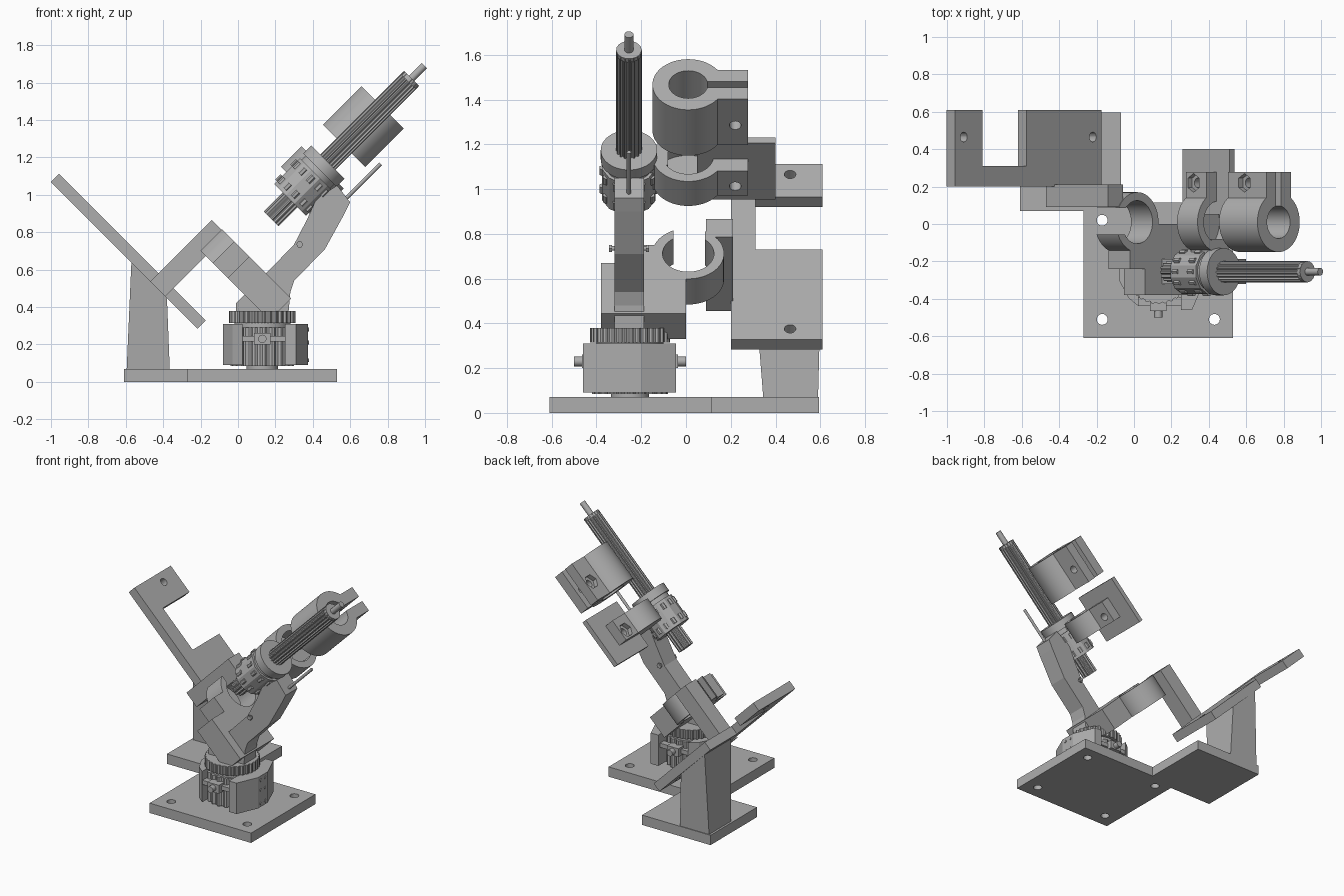
import bpy, bmesh, math
from mathutils import Matrix

if "Cube" in bpy.data.objects:
    bpy.data.objects.remove(bpy.data.objects["Cube"])

grey = bpy.data.materials.new("plain grey")
grey.use_nodes = True
grey.diffuse_color = (0.42, 0.42, 0.42, 1)
grey.node_tree.nodes["Principled BSDF"].inputs["Base Color"].default_value = grey.diffuse_color

# Tilted frame: local x runs down to the right, local z runs up to the right
TILT = Matrix.Rotation(math.radians(45), 4, 'Y')
FLAT = Matrix.Identity(4)
AXIS_V = -0.491      # shared tilted axis of barrel and clamps
CLAMP_Y = 0.01
BARREL_Y = -0.255
TX, TY = 0.13, -0.25  # turret centre


def finish(name, bm, frame):
    bmesh.ops.recalc_face_normals(bm, faces=bm.faces)
    me = bpy.data.meshes.new(name)
    bm.to_mesh(me)
    bm.free()
    me.transform(frame)
    me.materials.append(grey)
    ob = bpy.data.objects.new(name, me)
    bpy.context.collection.objects.link(ob)
    return ob


def prism(name, pts, lo, hi, frame=TILT, axis='Z'):
    """Extrude a 2D outline along one axis."""
    def place(a, b, h):
        return {'Z': (a, b, h), 'X': (h, a, b), 'Y': (a, h, b)}[axis]
    bm = bmesh.new()
    low = [bm.verts.new(place(a, b, lo)) for a, b in pts]
    top = [bm.verts.new(place(a, b, hi)) for a, b in pts]
    bm.faces.new(low)
    bm.faces.new(top)
    n = len(pts)
    for i in range(n):
        j = (i + 1) % n
        bm.faces.new((low[i], low[j], top[j], top[i]))
    return finish(name, bm, frame)


def box(name, x, y, z, frame=TILT):
    return prism(name, [(x[0], y[0]), (x[1], y[0]), (x[1], y[1]), (x[0], y[1])], *z, frame)


def circle(cx, cy, r, n=48, turn=0.0):
    return [(cx + r * math.cos(turn + math.tau * i / n),
             cy + r * math.sin(turn + math.tau * i / n)) for i in range(n)]


def cog(cx, cy, r, depth, teeth):
    pts = []
    for i in range(teeth * 4):
        a = math.tau * i / (teeth * 4)
        q = r if i % 4 < 2 else r - depth
        pts.append((cx + q * math.cos(a), cy + q * math.sin(a)))
    return pts


def activate(ob):
    bpy.ops.object.select_all(action='DESELECT')
    ob.select_set(True)
    bpy.context.view_layer.objects.active = ob


def combine(ob, others, op):
    for other in others:
        mod = ob.modifiers.new(op, 'BOOLEAN')
        mod.operation, mod.object, mod.solver = op, other, 'EXACT'
        activate(ob)
        bpy.ops.object.modifier_apply(modifier=mod.name)
        bpy.data.objects.remove(other)
    return ob


def smooth(ob):
    activate(ob)
    bpy.ops.object.shade_smooth_by_angle(angle=math.radians(25))
    return ob


# Base plates
base = box("base_plate", (-0.27, 0.53), (-0.61, 0.115), (0, 0.07), FLAT)
holes = [prism("hole", circle(x, y, 0.029, 24), -0.1, 0.2, FLAT)
         for x in (-0.17, 0.43) for y in (-0.51, 0.02)]
combine(base, holes, 'DIFFERENCE')
combine(base, [box("rear_base", (-0.61, -0.07), (0.07, 0.595), (0, 0.07), FLAT)], 'UNION')

# Tapered column, cut off along the underside of the tilted plate
bm = bmesh.new()
for x, y0, y1, z in ((-0.595, 0.345, 0.59, 0.07), (-0.365, 0.345, 0.59, 0.07),
                     (-0.57, 0.305, 0.605, 0.64), (-0.38, 0.315, 0.6, 0.45)):
    for y in (y0, y1):
        bm.verts.new((x, y, z))
bmesh.ops.convex_hull(bm, input=bm.verts)
bmesh.ops.dissolve_limit(bm, angle_limit=0.02, verts=bm.verts, edges=bm.edges)
finish("column", bm, FLAT)

# Tilted C-shaped plate with two mounting holes
MID = -0.909
ends = (MID - 0.555, MID - 0.346, MID - 0.014, MID + 0.555)
outline = [(ends[0], 0.2), (ends[3], 0.2), (ends[3], 0.61), (ends[2], 0.61),
           (ends[2], 0.31), (ends[1], 0.31), (ends[1], 0.61), (ends[0], 0.61)]
plate = prism("tilted_plate", outline, 0.047, 0.11)
combine(plate, [prism("hole", circle(MID + s * 0.488, 0.465, 0.026, 24), 0, 0.2)
                for s in (-1, 1)], 'DIFFERENCE')
box("support_arm", (-0.711, -0.598), (0.09, 0.21), (0.047, 0.513))


# Split clamps with bolt ears
def clamp(name, mid, length, bore, neck_y):
    lo, hi = mid - length / 2, mid + length / 2
    body = prism(name, circle(AXIS_V, CLAMP_Y, 0.16, 64), lo, hi)
    combine(body, [box("ears", (AXIS_V - 0.093, AXIS_V + 0.093), (0.09, 0.277), (lo, hi)),
                   box("neck", (AXIS_V - 0.055, AXIS_V + 0.055), (neck_y, -0.08), (lo, hi))], 'UNION')
    bolt_u = mid - 0.02
    combine(body, [
        prism("bore", circle(AXIS_V, CLAMP_Y, bore, 64), lo - 0.1, hi + 0.1),
        box("slit", (AXIS_V - 0.018, AXIS_V + 0.018), (0.05, 0.4), (lo - 0.1, hi + 0.1)),
        prism("bolt", circle(0.22, bolt_u, 0.026, 24), AXIS_V - 0.2, AXIS_V + 0.2, TILT, 'X'),
        prism("nut_pocket", circle(0.22, bolt_u, 0.05, 6), AXIS_V - 0.2, AXIS_V - 0.06, TILT, 'X'),
    ], 'DIFFERENCE')
    return smooth(body)


clamp("upper_clamp", 1.439, 0.29, 0.087, -0.215)
clamp("middle_clamp", 1.054, 0.155, 0.113, -0.17)

# Open lower cradle on its stepped block
LO, HI = 0.354, 0.516
cradle = prism("lower_cradle", circle(AXIS_V, CLAMP_Y, 0.16, 64), LO, HI)
combine(cradle, [box("block", (-0.431, -0.113), (-0.38, 0.0), (LO, HI)),
                 box("step", (-0.545, -0.4), (-0.24, -0.1), (LO, HI))], 'UNION')
combine(cradle, [prism("bore", circle(AXIS_V, CLAMP_Y, 0.115, 64), 0.2, 0.7),
                 box("mouth", (-0.8, AXIS_V), (-0.055, 0.085), (0.2, 0.7))], 'DIFFERENCE')
smooth(cradle)

# Turret: stub, core, side shells, knurled top ring
smooth(prism("turret_stub", circle(TX, TY, 0.085), 0.065, 0.095, FLAT))
prism("turret_core", cog(TX, TY, 0.17, 0.012, 20), 0.085, 0.29, FLAT)
smooth(prism("turret_neck", circle(TX, TY, 0.15), 0.28, 0.33, FLAT))
prism("turret_ring", cog(TX, TY, 0.178, 0.008, 32), 0.315, 0.38, FLAT)
right = [(0.375, -0.31), (0.375, -0.2), (0.31, -0.045), (0.25, -0.045),
         (0.25, -0.46), (0.31, -0.46)]
left = [(0.025, -0.44), (0.025, -0.06), (-0.03, -0.105), (-0.08, -0.2),
        (-0.08, -0.3), (-0.03, -0.395)]
prism("right_shell", right, 0.09, 0.31, FLAT)
prism("left_shell", left, 0.09, 0.31, FLAT)
for z in (0.115, 0.21, 0.28):
    for y in (-0.28, -0.23):
        prism("shell_screw", circle(y, z, 0.01, 12), 0.37, 0.38, FLAT, 'X')

# Front and back lugs and the bands carrying them
for side, s in (("front", -1), ("back", 1)):
    def span(a, b):
        return tuple(sorted((TY + s * a, TY + s * b)))
    box(side + "_band", (0.02, 0.255), span(0.14, 0.185), (0.215, 0.245), FLAT)
    box(side + "_lug", (0.085, 0.175), span(0.15, 0.215), (0.2, 0.26), FLAT)
    smooth(prism(side + "_pin", circle(0.13, 0.23, 0.022, 20), *span(0.2, 0.25), FLAT, 'Y'))

# Bent carrying arm and its cross pin
profile = [(-0.01, 0.37), (-0.01, 0.42), (0.17, 0.6), (0.3, 0.735), (0.37, 0.87),
           (0.42, 0.98), (0.53, 1.05), (0.6, 0.96), (0.57, 0.9), (0.465, 0.71),
           (0.3, 0.54), (0.28, 0.48), (0.27, 0.37)]
prism("bent_arm", profile, -0.32, -0.187, FLAT, 'Y')
smooth(prism("cross_pin", circle(0.33, 0.735, 0.01, 16), -0.345, -0.165, FLAT, 'Y'))
for y in (-0.343, -0.178):
    prism("pin_head", circle(0.33, 0.735, 0.018, 6), y, y + 0.012, FLAT, 'Y')

# Motor, barrel and shaft along the tilted axis
def turned(name, r, lo, hi):
    return smooth(prism(name, circle(AXIS_V, BARREL_Y, r), lo, hi))


prism("motor_tail", cog(AXIS_V, BARREL_Y, 0.055, 0.008, 12), 0.742, 0.9)
prism("motor_body", circle(AXIS_V, BARREL_Y, 0.124, 12, math.pi / 12), 0.885, 1.08)
turned("motor_neck", 0.108, 1.07, 1.12)
turned("motor_cap", 0.126, 1.11, 1.17)
prism("barrel", cog(AXIS_V, BARREL_Y, 0.058, 0.008, 16), 1.15, 1.8)
turned("barrel_end", 0.056, 1.78, 1.803)
turned("shaft", 0.02, 1.79, 1.9)

# Studs around the motor body
for i in range(12):
    a = math.tau * i / 12
    x, y = AXIS_V + 0.118 * math.cos(a), BARREL_Y + 0.118 * math.sin(a)
    for u in (0.905, 1.02):
        prism("motor_stud", circle(x, y, 0.015, 6), u, u + 0.04)

# Thin lever beside the motor
smooth(prism("lever", circle(-0.285, BARREL_Y, 0.01, 12), 1.09, 1.363))
